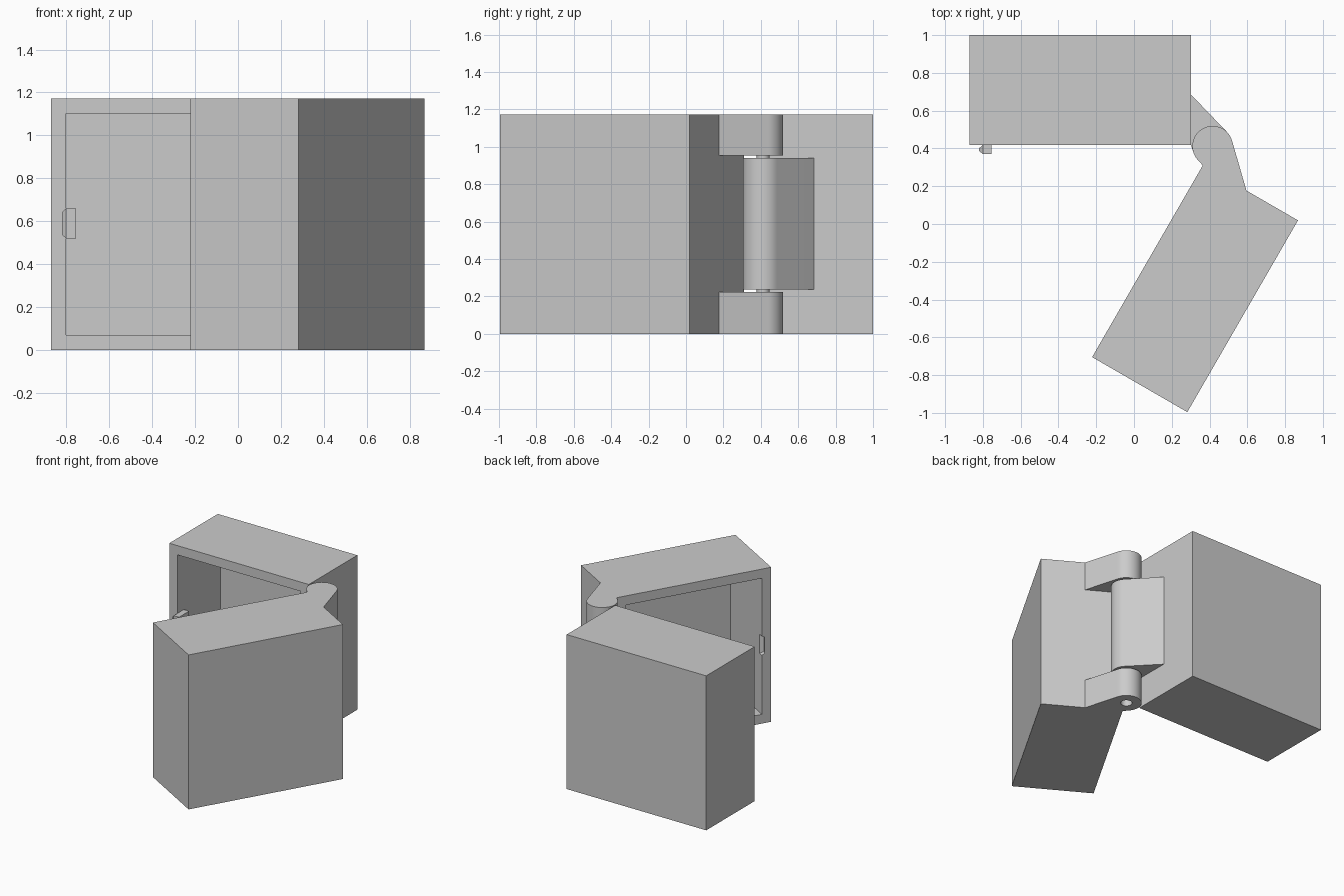
import bpy, bmesh, math
from mathutils import Vector, geometry

cube = bpy.data.objects.get("Cube")
if cube:
    bpy.data.objects.remove(cube, do_unlink=True)

# Shared dimensions, measured from the hinge axis
PIVOT = Vector((0.416, 0.412, 0))
HEIGHT, WALL, RADIUS, GAP = 1.173, 0.07, 0.107, 0.006
NEAR, FAR, DEEP, SHOULDER = -0.114, -1.286, 0.588, 0.273
OPEN_ANGLE = math.radians(60)

grey = bpy.data.materials.new("plain_grey")
grey.use_nodes = True
grey.diffuse_color = (0.6, 0.6, 0.6, 1)
grey.node_tree.nodes["Principled BSDF"].inputs["Base Color"].default_value = (0.6, 0.6, 0.6, 1)


def finish(name, bm):
    bmesh.ops.recalc_face_normals(bm, faces=bm.faces)
    mesh = bpy.data.meshes.new(name)
    bm.to_mesh(mesh)
    bm.free()
    mesh.materials.append(grey)
    obj = bpy.data.objects.new(name, mesh)
    bpy.context.collection.objects.link(obj)
    return obj


def add_box(bm, low, high):
    low, high = Vector(low), Vector(high)
    verts = bmesh.ops.create_cube(bm, size=1)["verts"]
    for v in verts:
        v.co = (low + high) / 2 + v.co * (high - low)
    return verts


def prism(name, outline, z0, z1):
    bm = bmesh.new()
    face = bm.faces.new([bm.verts.new((x, y, z0)) for x, y in outline])
    ext = bmesh.ops.extrude_face_region(bm, geom=[face])["geom"]
    top = [g for g in ext if isinstance(g, bmesh.types.BMVert)]
    bmesh.ops.translate(bm, verts=top, vec=(0, 0, z1 - z0))
    return finish(name, bm)


def circle(r, n=64):
    return [Vector((r * math.cos(i * math.tau / n), r * math.sin(i * math.tau / n))) for i in range(n)]


def shell(name, side):
    # Open tray: inset the mating face and push it inward
    bm = bmesh.new()
    ys = sorted((side * GAP, side * DEEP))
    add_box(bm, (FAR, ys[0], 0), (NEAR, ys[1], HEIGHT))
    bm.normal_update()
    rim = min(bm.faces, key=lambda f: side * f.calc_center_median().y)
    bmesh.ops.inset_region(bm, faces=[rim], thickness=WALL, use_even_offset=True)
    ext = bmesh.ops.extrude_face_region(bm, geom=[rim])["geom"]
    floor = [g for g in ext if isinstance(g, bmesh.types.BMVert)]
    bmesh.ops.translate(bm, verts=floor, vec=(0, side * (DEEP - GAP - WALL), 0))
    if rim.is_valid:
        bmesh.ops.delete(bm, geom=[rim], context='FACES_ONLY')
    return finish(name, bm)


def knuckle(name, side, z0, z1):
    # Rounded barrel blending into the side wall
    pts = circle(RADIUS) + [Vector((NEAR, side * GAP)), Vector((NEAR, side * SHOULDER))]
    return prism(name, [pts[i] for i in geometry.convex_hull_2d(pts)], z0, z1)


def add_bump(bm, grow=0.0):
    # Tapered catch pointing toward the outer wall
    base_x, tip_x = -1.216 + grow, -1.236 - grow
    verts = add_box(bm, (tip_x, -0.042 - grow, 0.52 - grow), (base_x, 0.006 + grow, 0.66 + grow))
    for v in verts:
        if v.co.x < (base_x + tip_x) / 2:
            v.co.y = -0.018 + (v.co.y + 0.018) * 0.3
            v.co.z = 0.59 + (v.co.z - 0.59) * 0.75


def cut(obj, cutter):
    mod = obj.modifiers.new("cut", 'BOOLEAN')
    mod.operation, mod.solver, mod.object = 'DIFFERENCE', 'EXACT', cutter
    bpy.context.view_layer.update()
    result = bpy.data.meshes.new_from_object(obj.evaluated_get(bpy.context.evaluated_depsgraph_get()))
    obj.modifiers.clear()
    obj.data = result
    bpy.data.objects.remove(cutter, do_unlink=True)


# Rear half: tray, middle knuckle, pin and latch
rear = [shell("rear_tray", 1), knuckle("middle_knuckle", 1, 0.236, 0.941),
        prism("hinge_pin", circle(0.034, 32), 0.05, 1.12)]
bm = bmesh.new()
add_box(bm, (-1.216, -0.042, 0.52), (-1.171, 0.08, 0.66))
add_bump(bm)
rear.append(finish("latch_tab", bm))

# Front half: tray with latch notch, lower and upper knuckles
front_tray = shell("front_tray", -1)
bm = bmesh.new()
add_bump(bm, 0.006)
cut(front_tray, finish("notch_cutter", bm))
lower = knuckle("lower_knuckle", -1, 0, 0.223)
cut(lower, prism("bore_cutter", circle(0.04, 32), -0.05, 0.06))
front = [front_tray, lower, knuckle("upper_knuckle", -1, 0.953, HEIGHT)]

# Swing the front half open about the hinge
for obj in rear + front:
    obj.location = PIVOT
    if obj in front:
        obj.rotation_euler.z = OPEN_ANGLE

# Smooth the barrels, keep the corners sharp
bpy.ops.object.select_all(action='DESELECT')
for obj in rear + front:
    obj.select_set(True)
bpy.context.view_layer.objects.active = rear[0]
bpy.ops.object.shade_smooth_by_angle(angle=math.radians(25))
